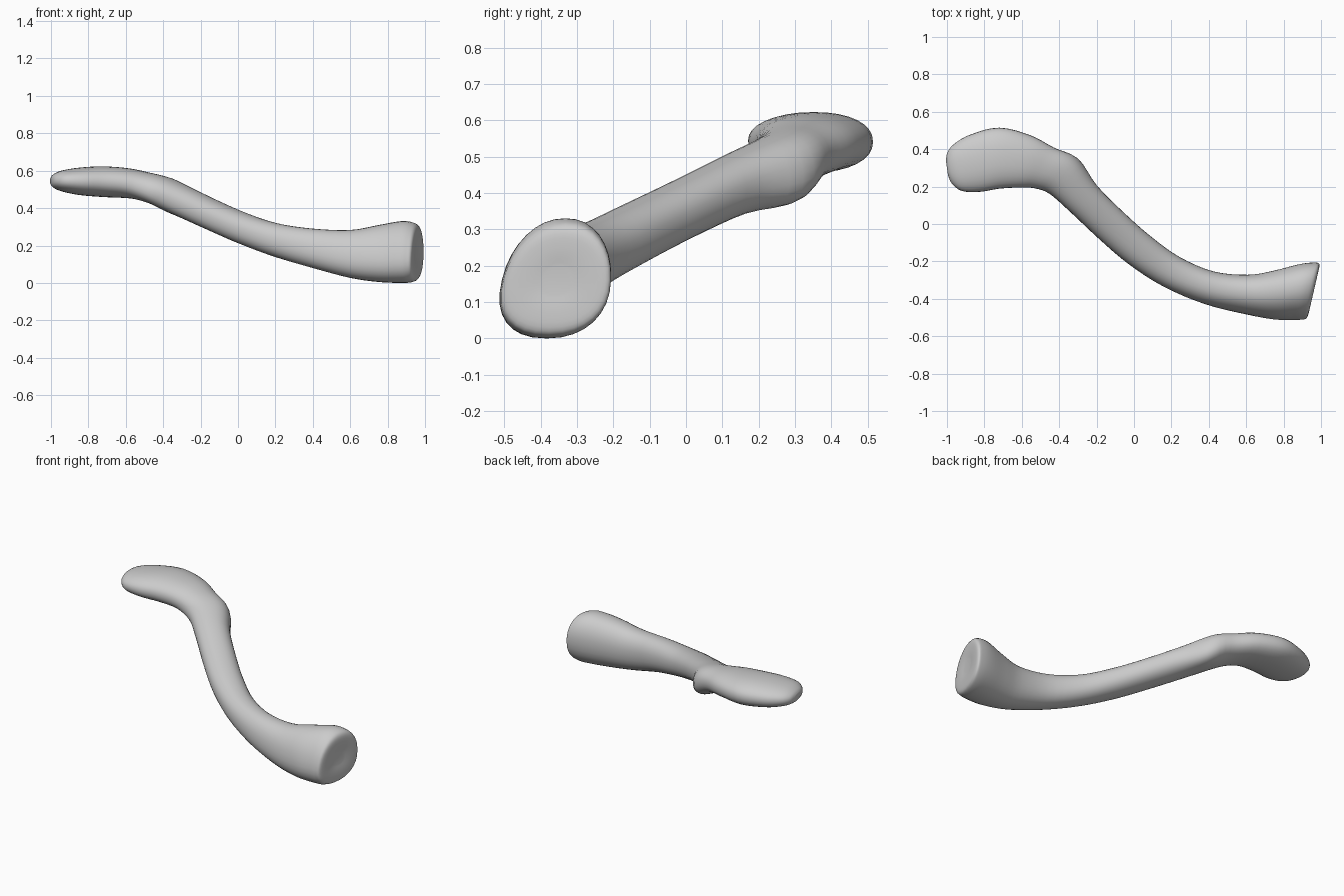
import bpy
import bmesh
from math import sin, cos, pi, radians, exp, copysign
from mathutils import Vector

default_cube = bpy.data.objects.get("Cube")
if default_cube:
    bpy.data.objects.remove(default_cube, do_unlink=True)

SIDES = 32
STEPS = 4

# Cross-sections along the bone: x, y, z, half width, half height, yaw in degrees
SECTIONS = [
    (-1, .3, .55, .04, .018, 8),
    (-.985, .3, .55, .085, .036, 8),
    (-.94, .303, .55, .128, .056, 9),
    (-.85, .325, .548, .155, .073, 9),
    (-.72, .352, .546, .163, .082, 0),
    (-.58, .335, .537, .142, .08, -10),
    (-.48, .3, .515, .12, .08, -24),
    (-.38, .255, .482, .118, .086, -38),
    (-.27, .135, .43, .1, .085, -46),
    (-.12, -.01, .36, .097, .083, -46),
    (.03, -.14, .295, .095, .085, -40),
    (.2, -.255, .235, .09, .09, -29),
    (.4, -.34, .19, .09, .105, -15),
    (.6, -.375, .16, .104, .128, -5),
    (.75, -.377, .162, .128, .152, 0),
    (.87, -.36, .17, .146, .165, -6),
    (.93, -.355, .168, .152, .16, -12),
    (.958, -.355, .165, .145, .14, -13),
    (.962, -.355, .165, .1, .09, -13),
    (.957, -.355, .165, .04, .04, -13),
]


def blend(p0, p1, p2, p3, t):
    """Smooth curve through neighbouring values."""
    return p1 + (p2 - p0) * t / 2 + (p0 * 2 - p1 * 5 + p2 * 4 - p3) * t**2 / 2 \
        + (p1 * 3 - p0 - p2 * 3 + p3) * t**3 / 2


def smooth_sections(rows):
    last = len(rows) - 1
    for i in range(last):
        near = [rows[max(0, min(last, i + k))] for k in (-1, 0, 1, 2)]
        for step in range(STEPS):
            yield [blend(*values, step / STEPS) for values in zip(*near)]
    yield rows[-1]


def rounded(value):
    """Slightly squared ellipse coordinate."""
    return copysign(abs(value) ** 0.9, value)


def ring_points(x, y, z, width, height, yaw):
    angle = radians(yaw)
    across = Vector((-sin(angle), cos(angle), 0))
    flare = max(0, min(1, x * 1.5 - .3))
    for k in range(SIDES):
        turn = 2 * pi * k / SIDES
        side, up = rounded(cos(turn)), rounded(sin(turn))
        point = Vector((x, y, z)) + across * width * side * (1 - .12 * flare * up)
        point += across * .025 * flare * up * height / .16
        point.z += height * up
        # Small tubercle on the rear underside of the outer bend
        bump = exp(-((x + .36) / .06) ** 2) * max(0, cos(turn + pi / 4)) ** 2
        yield point + (across * .6 - Vector((0, 0, 1))) * .022 * bump


# Loft the shaft and both rounded ends
bm = bmesh.new()
rings = [[bm.verts.new(p) for p in ring_points(*row)] for row in smooth_sections(SECTIONS)]
for first, second in zip(rings, rings[1:]):
    for k in range(SIDES):
        n = (k + 1) % SIDES
        bm.faces.new((first[k], first[n], second[n], second[k]))
bm.faces.new(rings[0])
bm.faces.new(rings[-1])
bmesh.ops.recalc_face_normals(bm, faces=bm.faces)

# Rest the lowest point on the ground
floor = min(v.co.z for v in bm.verts)
bmesh.ops.translate(bm, verts=bm.verts, vec=(0, 0, -floor))

mesh = bpy.data.meshes.new("collar_bone")
bm.to_mesh(mesh)
bm.free()
bone = bpy.data.objects.new("collar_bone", mesh)
bpy.context.collection.objects.link(bone)

# Plain light grey colour
grey = bpy.data.materials.new("light_grey")
grey.use_nodes = True
colour = (.6, .6, .6, 1)
grey.diffuse_color = colour
grey.node_tree.nodes["Principled BSDF"].inputs["Base Color"].default_value = colour
mesh.materials.append(grey)

bpy.context.view_layer.objects.active = bone
bone.select_set(True)
bpy.ops.object.shade_smooth_by_angle(angle=radians(60))
